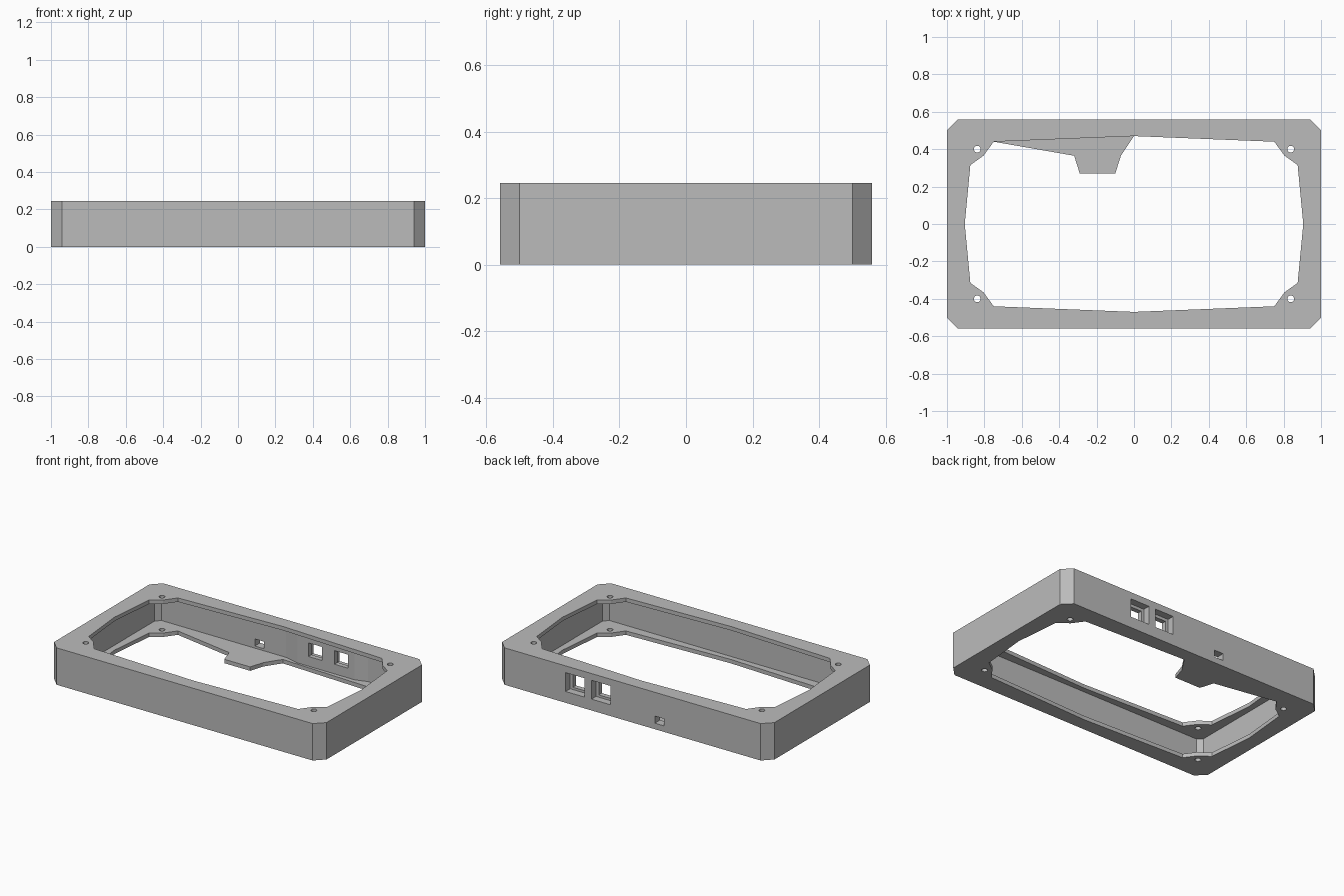
import bpy, bmesh
from mathutils import Matrix

HEIGHT = 0.245
PLATE = 0.026

cube = bpy.data.objects.get("Cube")
if cube:
    bpy.data.objects.remove(cube, do_unlink=True)

grey = bpy.data.materials.new("matte grey")
grey.use_nodes = True
colour = (0.5, 0.5, 0.5, 1)
grey.diffuse_color = colour
grey.node_tree.nodes["Principled BSDF"].inputs["Base Color"].default_value = colour


def add_object(name, bm):
    bmesh.ops.recalc_face_normals(bm, faces=bm.faces)
    mesh = bpy.data.meshes.new(name)
    bm.to_mesh(mesh)
    bm.free()
    mesh.materials.append(grey)
    obj = bpy.data.objects.new(name, mesh)
    bpy.context.collection.objects.link(obj)
    return obj


def prism(name, outline, z0, z1):
    bm = bmesh.new()
    face = bm.faces.new([bm.verts.new((x, y, z0)) for x, y in outline])
    grown = bmesh.ops.extrude_face_region(bm, geom=[face])["geom"]
    verts = [v for v in grown if isinstance(v, bmesh.types.BMVert)]
    bmesh.ops.translate(bm, verts=verts, vec=(0, 0, z1 - z0))
    return add_object(name, bm)


def box(name, x, y, z):
    return prism(name, [(x[0], y[0]), (x[1], y[0]), (x[1], y[1]), (x[0], y[1])], *z)


def cut(target, cutter):
    cutter.hide_render = True
    mod = target.modifiers.new("cut", "BOOLEAN")
    mod.operation = "DIFFERENCE"
    mod.solver = "EXACT"
    mod.object = cutter
    bpy.context.view_layer.objects.active = target
    bpy.ops.object.modifier_apply(modifier=mod.name)
    bpy.data.objects.remove(cutter, do_unlink=True)


def chamfered(w, d, c):
    return [(w, c - d), (w, d - c), (w - c, d), (c - w, d),
            (-w, d - c), (-w, c - d), (c - w, -d), (w - c, -d)]


# Outer shell with chamfered corners
case = prism("case_frame", chamfered(1, 0.56, 0.06), 0, HEIGHT)

# Hollow between the two plates, leaving a tapered pad behind the large ports
cavity = chamfered(0.945, 0.505, 0.03)
cavity[3:3] = [(0.6, 0.505), (0.52, 0.48), (0.1, 0.48), (0, 0.505)]
cut(case, prism("cavity_cutter", cavity, PLATE, HEIGHT - PLATE))

# Plate openings: bowed sides with ears around the screws
ear = [(0.905, 0), (0.875, 0.315), (0.805, 0.365), (0.75, 0.44)]
right_back = ear + [(0, 0.47)]
left_back = [(-x, y) for x, y in reversed(ear)]
front = [(x, -y) for x, y in reversed(right_back[1:] + left_back[:-1])]
tab = [(-0.07, 0.365), (-0.1, 0.27), (-0.29, 0.27), (-0.32, 0.365)]
cut(case, prism("top_opening_cutter", right_back + left_back + front,
                HEIGHT / 2, HEIGHT + 0.1))
cut(case, prism("bottom_opening_cutter", right_back + tab + left_back + front,
                -0.1, HEIGHT / 2))

# Screw holes through both plates
for sx in (-1, 1):
    for sy in (-1, 1):
        bm = bmesh.new()
        bmesh.ops.create_cone(bm, cap_ends=True, segments=24, radius1=0.018,
                              radius2=0.018, depth=1,
                              matrix=Matrix.Translation((sx * 0.838, sy * 0.4, 0)))
        cut(case, add_object("screw_cutter", bm))

# Stepped large ports and one small port in the back wall
for x in (0.232, 0.422):
    cut(case, box("recess_cutter", (x - 0.07, x + 0.07), (0.512, 0.7), (0.075, 0.2)))
    cut(case, box("port_cutter", (x - 0.05, x + 0.05), (0.4, 0.6), (0.09, 0.18)))
cut(case, box("small_port_cutter", (-0.23, -0.163), (0.4, 0.7), (0.04, 0.087)))
